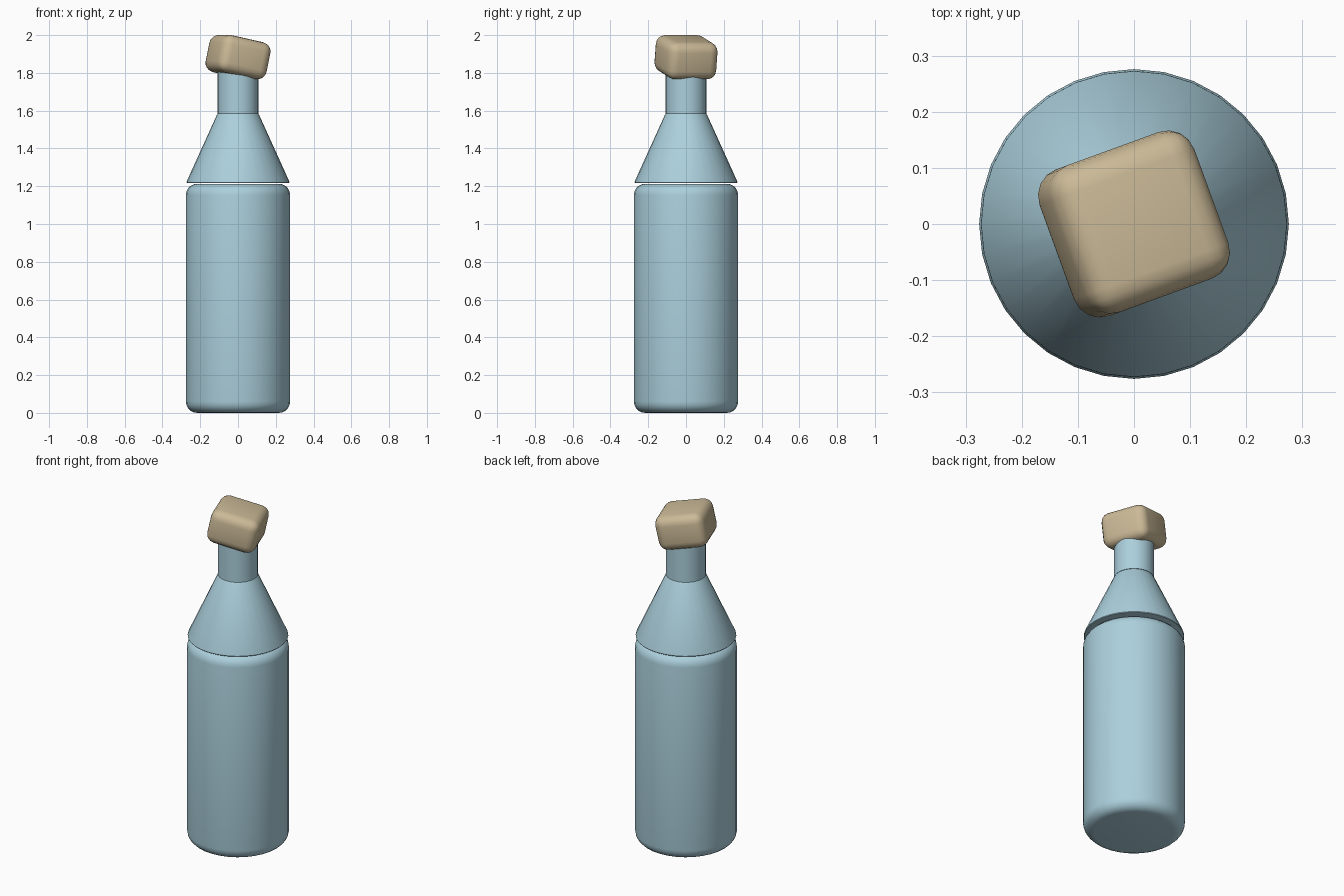
import bpy
import math

if "Cube" in bpy.data.objects:
    bpy.data.objects.remove(bpy.data.objects["Cube"])


def material(name, rgb):
    m = bpy.data.materials.new(name)
    m.diffuse_color = (*rgb, 1)
    m.use_nodes = True
    m.node_tree.nodes["Principled BSDF"].inputs["Base Color"].default_value = m.diffuse_color
    return m


blue = material("pale blue glass", (0.41, 0.63, 0.72))
tan = material("tan cork", (0.60, 0.49, 0.31))


def finish(name, mat, bevel, segments):
    """Name, colour, round the edges and shade smooth."""
    ob = bpy.context.object
    ob.name = name
    ob.data.materials.append(mat)
    if bevel:
        b = ob.modifiers.new("round", 'BEVEL')
        b.width = bevel
        b.segments = segments
        b.limit_method = 'ANGLE'
        b.angle_limit = math.radians(30)
        bpy.ops.object.modifier_apply(modifier="round")
    bpy.ops.object.shade_smooth_by_angle(angle=math.radians(35))
    return ob


def tapered(name, r1, r2, z1, z2, bevel, segments):
    bpy.ops.mesh.primitive_cone_add(vertices=32, radius1=r1, radius2=r2,
                                    depth=z2 - z1, location=(0, 0, (z1 + z2) / 2))
    return finish(name, blue, bevel, segments)


# Bottle: rounded body, sloping shoulder, straight neck
tapered("body", 0.276, 0.276, 0.0, 1.213, 0.06, 5)
tapered("shoulder", 0.276, 0.107, 1.216, 1.588, 0.01, 3)
tapered("neck", 0.108, 0.108, 1.585, 1.87, 0, 1)

# Tilted, rounded block stopper
bpy.ops.mesh.primitive_cube_add(size=1, location=(0, 0, 1.883))
cork = bpy.context.object
cork.scale = (0.278, 0.278, 0.20)
bpy.ops.object.transform_apply(location=False, rotation=False, scale=True)
cork.rotation_euler = (0, math.radians(12), math.radians(20))
finish("stopper", tan, 0.05, 4)
